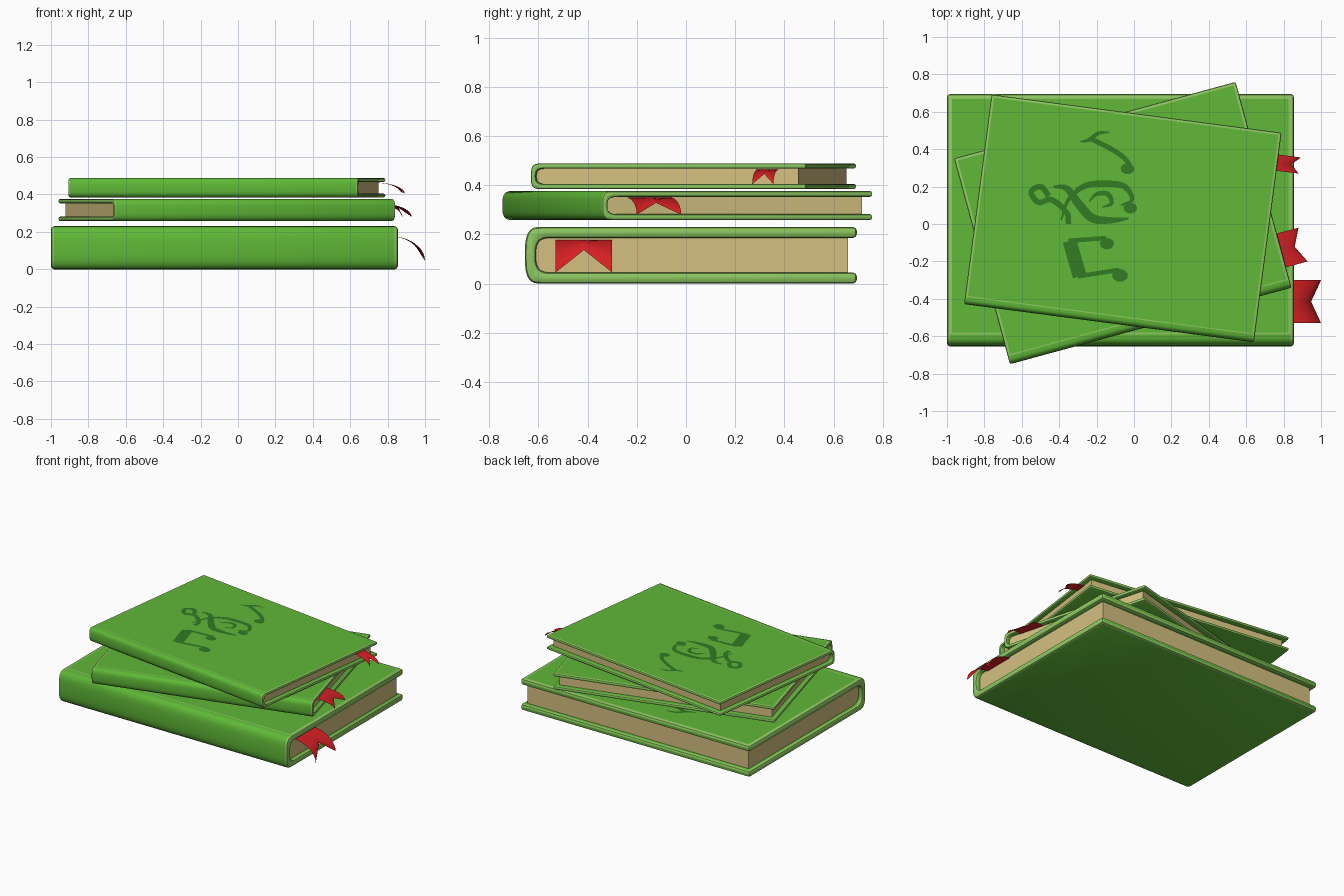
import bpy, bmesh, math
from mathutils import Vector, Matrix

if "Cube" in bpy.data.objects:
    bpy.data.objects.remove(bpy.data.objects["Cube"])


def material(name, rgb):
    m = bpy.data.materials.new(name)
    m.diffuse_color = (*rgb, 1)
    m.use_nodes = True
    m.node_tree.nodes["Principled BSDF"].inputs["Base Color"].default_value = m.diffuse_color
    return m


GREEN = material("cover green", (0.115, 0.48, 0.038))
LIGHT = material("light edge green", (0.27, 0.58, 0.12))
DARK = material("emblem dark green", (0.032, 0.20, 0.017))
PAPER = material("paper cream", (0.66, 0.53, 0.22))
RED = material("ribbon red", (0.68, 0.014, 0.017))


def finish(bm, name, mats, place, smooth=True):
    me = bpy.data.meshes.new(name)
    bm.to_mesh(me)
    bm.free()
    ob = bpy.data.objects.new(name, me)
    bpy.context.collection.objects.link(ob)
    for m in mats:
        me.materials.append(m)
    ob.matrix_world = place
    if smooth:
        bpy.ops.object.select_all(action='DESELECT')
        ob.select_set(True)
        bpy.context.view_layer.objects.active = ob
        bpy.ops.object.shade_smooth_by_angle(angle=math.radians(35))
    return ob


def spine_curve(y, depth, z0, z1, n=16):
    """Rounded spine outline from top to bottom, bulging to y."""
    mid, h = (z0 + z1) / 2, (z1 - z0) / 2
    pts = []
    for i in range(n + 1):
        a = math.pi / 2 - math.pi * i / n
        s, c = math.sin(a), max(0, math.cos(a))
        pts.append((y + depth * (1 - c ** 0.65), mid + h * math.copysign(abs(s) ** 0.65, s)))
    return pts


def extrude_profile(profile, half):
    """Solid with a (y, z) outline, running from -half to half along x."""
    bm = bmesh.new()
    f = bm.faces.new([bm.verts.new((-half, y, z)) for y, z in profile])
    r = bmesh.ops.extrude_face_region(bm, geom=[f])
    new = [v for v in r["geom"] if isinstance(v, bmesh.types.BMVert)]
    bmesh.ops.translate(bm, verts=new, vec=(2 * half, 0, 0))
    bmesh.ops.recalc_face_normals(bm, faces=bm.faces)
    return bm


def cover(name, L, W, H, t, depth, bev, place):
    y0, y1 = -W / 2, W / 2
    outer = [(y1, H)] + spine_curve(y0, depth, 0, H) + [(y1, 0)]
    inner = [(y1, H - t)] + spine_curve(y0 + t, depth, t, H - t) + [(y1, t)]
    bm = extrude_profile(outer + inner[::-1], L / 2)
    # worn light edges: bevelled rims, end faces and a border on the top board
    sharp = [e for e in bm.edges if e.calc_face_angle(0) > math.radians(60)]
    bmesh.ops.bevel(bm, geom=sharp, offset=bev, segments=2, profile=0.5,
                    affect='EDGES', material=1, clamp_overlap=True)
    bm.normal_update()
    for f in bm.faces:
        if abs(f.normal.x) > 0.6:
            f.material_index = 1
    top = max((f for f in bm.faces if f.normal.z > 0.99 and f.calc_center_median().z > H - t / 2),
              key=lambda f: f.calc_area())
    ring = bmesh.ops.inset_region(bm, faces=[top], thickness=bev * 0.9)
    for f in ring["faces"]:
        f.material_index = 1
    finish(bm, name, [GREEN, LIGHT], place)


def pages(name, L, W, H, t, depth, place):
    prof = [(W / 2 - 0.036, H - t)] + spine_curve(-W / 2 + t, depth, t, H - t) + [(W / 2 - 0.036, t)]
    finish(extrude_profile(prof, L / 2 - 0.032), name, [PAPER], place)


def ribbon(name, L, v0, v1, out, ztop, zlow, place):
    """Swallow-tailed sheet curling out of the pages and down."""
    bm = bmesh.new()
    u0 = L / 2 - 0.05
    n = 10
    cols = []
    for v, reach in ((v0, 1), ((v0 + v1) / 2, 0.52), (v1, 1)):
        col = []
        for i in range(n + 1):
            a = math.pi / 2 * reach * i / n
            col.append(bm.verts.new((u0 + (out + 0.05) * math.sin(a), v,
                                     ztop - (ztop - zlow) * (1 - math.cos(a)))))
        cols.append(col)
    for a, b in zip(cols, cols[1:]):
        for i in range(n):
            bm.faces.new((a[i], a[i + 1], b[i + 1], b[i]))
    finish(bm, name, [RED], place)


def catmull(p, steps=6):
    p = [Vector(q) for q in p]
    p = [2 * p[0] - p[1]] + p + [2 * p[-1] - p[-2]]
    out = []
    for a, b, c, d in zip(p, p[1:], p[2:], p[3:]):
        for i in range(steps):
            t = i / steps
            out.append(0.5 * (2 * b + (c - a) * t + (2 * a - 5 * b + 4 * c - d) * t * t
                              + (3 * b - a - 3 * c + d) * t ** 3))
    return out + [p[-2]]


# emblem in top-view positions: strokes (points, width, tapered) and note heads
STROKES = [
    ([(-.29, .44), (-.24, .45), (-.19, .485), (-.13, .49)], .022, True),
    ([(-.23, .455), (-.12, .40), (-.05, .35), (-.01, .29)], .026, False),
    ([(-.455, .15), (-.50, .20), (-.55, .17), (-.51, .115), (-.44, .13), (-.36, .06), (-.35, .0)], .030, False),
    ([(-.43, .20), (-.36, .19), (-.29, .10), (-.22, .03), (-.12, .02), (-.03, .03)], .048, True),
    ([(-.39, .02), (-.35, .13), (-.26, .205), (-.14, .215), (-.05, .20), (-.01, .13), (-.07, .10)], .034, True),
    ([(-.24, .12), (-.20, .16), (-.14, .16), (-.12, .11), (-.17, .09)], .026, True),
    ([(-.345, -.09), (-.29, -.28)], .075, False),
    ([(-.35, -.09), (-.15, -.075)], .024, False),
    ([(-.30, -.28), (-.08, -.245)], .024, False),
]
HEADS = [(-.035, .295, .036), (-.02, .085, .036), (-.145, -.105, .038), (-.075, -.275, .042)]


def emblem(name, H, scale, place):
    turn = Matrix.Rotation(math.radians(7.5), 2)

    def local(p):
        q = turn @ Vector((p[0] + 0.06, p[1] - 0.03)) * scale
        return (q.x, q.y, H + 0.002)

    bm = bmesh.new()
    for pts, width, taper in STROKES:
        line = catmull(pts)
        prev = None
        for i, p in enumerate(line):
            d = (line[min(i + 1, len(line) - 1)] - line[max(i - 1, 0)]).normalized()
            k = 0.25 + 0.75 * math.sin(math.pi * i / (len(line) - 1)) if taper else 1
            side = Vector((-d.y, d.x)) * width / 2 * k
            cur = (bm.verts.new(local(p + side)), bm.verts.new(local(p - side)))
            if prev:
                bm.faces.new((prev[0], prev[1], cur[1], cur[0]))
            prev = cur
    for x, y, r in HEADS:
        bm.faces.new([bm.verts.new(local((x + r * math.cos(a * math.pi / 8),
                                          y + 0.8 * r * math.sin(a * math.pi / 8)))) for a in range(16)])
    finish(bm, name, [DARK], place, smooth=False)


# name, centre, base z, turn, length, width, height, board, spine depth, bevel,
# ribbon (v0, v1, reach, top z, low z), emblem scale
BOOKS = [
    ("bottom", (-.0725, .02), 0, 0, 1.855, 1.35, .23, .045, .065, .017,
     (-.55, -.32, .145, .178, .045), 1.19),
    ("middle", (-.06, .005), .258, 15.2, 1.56, 1.14, .118, .024, .045, .010,
     (-.457, -.27, .12, .092, .022), 1),
    ("top", (-.06, .03), .384, -7.5, 1.563, 1.13, .104, .021, .04, .009,
     (.36, .447, .12, .080, .020), 1),
]
for name, c, z, deg, L, W, H, t, depth, bev, rib, s in BOOKS:
    place = Matrix.Translation((*c, z)) @ Matrix.Rotation(math.radians(deg), 4, 'Z')
    cover(name + "_book_cover", L, W, H, t, depth, bev, place)
    pages(name + "_book_pages", L, W, H, t, depth, place)
    ribbon(name + "_book_ribbon", L, *rib, place)
    emblem(name + "_book_emblem", H, s, place)
